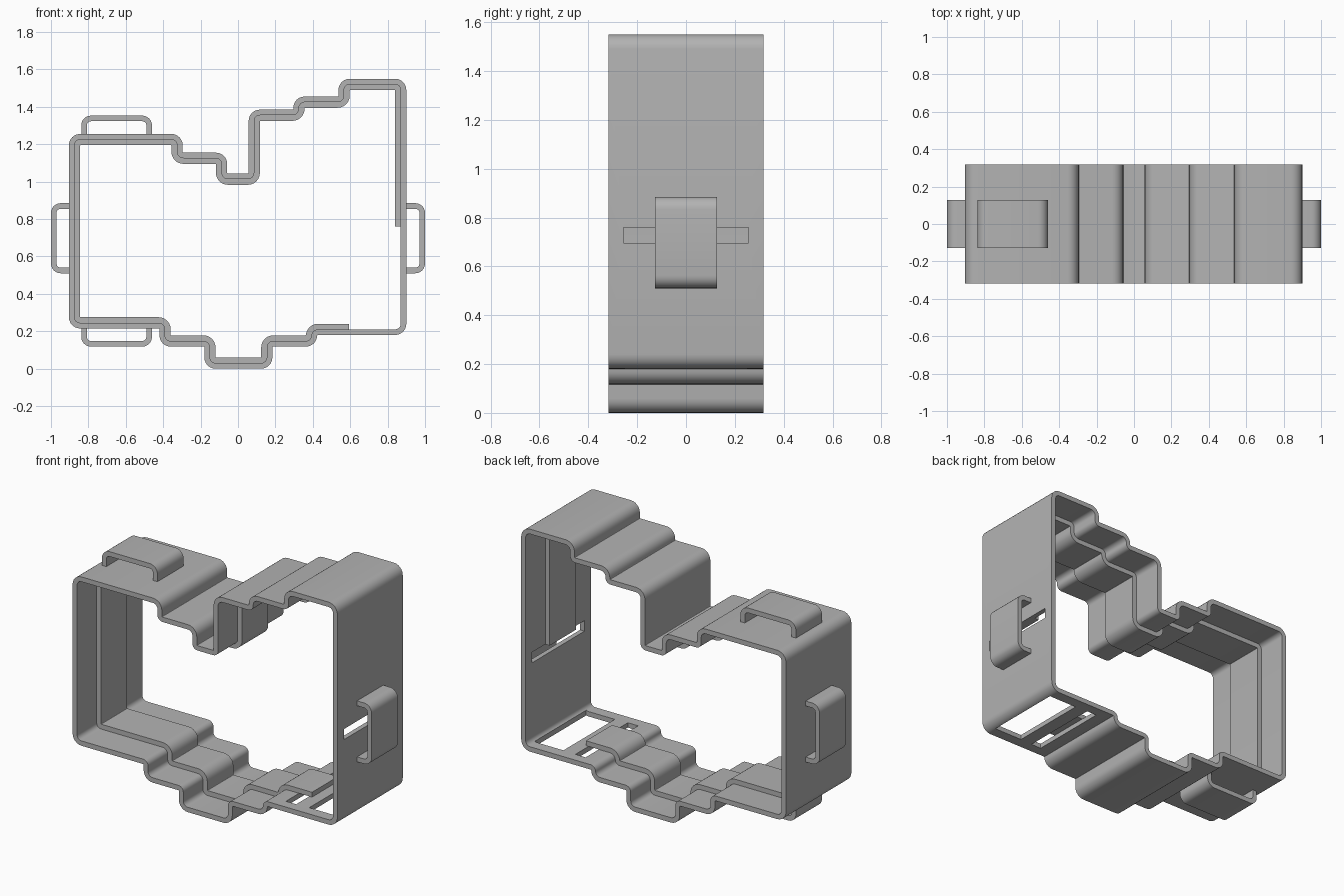
import bpy, bmesh
from math import pi, cos, sin
from mathutils import Vector

cube = bpy.data.objects.get("Cube")
if cube:
    bpy.data.objects.remove(cube, do_unlink=True)

GREY = (0.45, 0.45, 0.45, 1.0)
mat = bpy.data.materials.new("plain grey")
mat.use_nodes = True
mat.diffuse_color = GREY
mat.node_tree.nodes["Principled BSDF"].inputs["Base Color"].default_value = GREY

T = 0.03          # sheet thickness
HALF = 0.318      # half depth of the band
CLIP = 0.127      # half depth of rib and clips
SEG = 6           # segments per rounded bend


def offset_path(path, d, radius, closed):
    """Offset a counter-clockwise path inward by d and round its bends."""
    pts = [Vector(p) for p in path]
    n, out = len(pts), []
    for i, p in enumerate(pts):
        if not closed and i in (0, n - 1):
            t = (pts[1] - p if i == 0 else p - pts[i - 1]).normalized()
            out.append(p + Vector((-t.y, t.x)) * d)
            continue
        t0 = (p - pts[i - 1]).normalized()
        t1 = (pts[(i + 1) % n] - p).normalized()
        convex = t0.cross(t1) > 0
        corner = p + (t1 - t0) * (d if convex else -d)
        r = max(radius - d, 0.004) if convex else 0.004 + d
        centre = corner + (t1 - t0) * r
        for k in range(SEG + 1):
            a = k / SEG * pi / 2
            out.append(centre - t1 * r * cos(a) + t0 * r * sin(a))
    return out


def finish(obj):
    bpy.ops.object.select_all(action='DESELECT')
    obj.select_set(True)
    bpy.context.view_layer.objects.active = obj
    bpy.ops.object.shade_smooth_by_angle(angle=pi / 6)


def strip(name, path, d0, d1, half, radius=0.06, closed=False):
    """Bent sheet between two offsets of a path, extruded along y."""
    sides = [offset_path(path, d, radius, closed) for d in (d0, d1)]
    bm = bmesh.new()
    rings = []
    for a, b in zip(*sides):
        rings.append([bm.verts.new((q.x, y, q.y)) for q, y in
                      ((a, -half), (a, half), (b, half), (b, -half))])
    n = len(rings)
    for i in range(n if closed else n - 1):
        r, s = rings[i], rings[(i + 1) % n]
        for k in range(4):
            m = (k + 1) % 4
            bm.faces.new((r[k], r[m], s[m], s[k]))
    if not closed:
        bm.faces.new(rings[0])
        bm.faces.new(rings[-1])
    bmesh.ops.recalc_face_normals(bm, faces=bm.faces)
    mesh = bpy.data.meshes.new(name)
    bm.to_mesh(mesh)
    bm.free()
    obj = bpy.data.objects.new(name, mesh)
    bpy.context.collection.objects.link(obj)
    mesh.materials.append(mat)
    return obj


def cut_box(obj, lo, hi):
    """Cut a rectangular opening, then drop the cutter."""
    lo, hi = Vector(lo), Vector(hi)
    bpy.ops.mesh.primitive_cube_add(size=1, location=(lo + hi) / 2)
    cutter = bpy.context.object
    cutter.scale = hi - lo
    cutter.hide_render = True
    bpy.context.view_layer.objects.active = obj
    mod = obj.modifiers.new("opening", 'BOOLEAN')
    mod.operation, mod.solver, mod.object = 'DIFFERENCE', 'EXACT', cutter
    bpy.ops.object.modifier_apply(modifier=mod.name)
    bpy.data.objects.remove(cutter, do_unlink=True)


# Stepped outline, from the right wall over the top, down the left, along the base
top = [(0.9, 1.55), (0.537, 1.55), (0.537, 1.455), (0.296, 1.455),
       (0.296, 1.385), (0.057, 1.385), (0.057, 1.043), (-0.058, 1.043),
       (-0.058, 1.155), (-0.296, 1.155), (-0.296, 1.255), (-0.904, 1.255)]
base = [(-0.904, 0.215), (-0.42, 0.215), (-0.42, 0.118), (-0.18, 0.118),
        (-0.18, 0), (0.184, 0), (0.184, 0.118), (0.423, 0.118), (0.423, 0.18)]

# Main band with its slots and base window
band = strip("band", top + base + [(0.9, 0.18)], 0, T, HALF, closed=True)
cut_box(band, (0.8, -0.255, 0.695), (0.95, 0.255, 0.76))
cut_box(band, (0.505, -0.255, 0.15), (0.575, 0.255, 0.25))
cut_box(band, (0.66, -0.25, 0.15), (0.855, 0.25, 0.25))
finish(band)

# Narrow inner rib following the band
finish(strip("inner_rib", [(0.9, 0.76)] + top + base + [(0.593, 0.18)],
             T, 2 * T, CLIP))

# Outer loop clips, one per side
clips = {
    "right_clip": [(0.885, 0.51), (1, 0.51), (1, 0.885), (0.885, 0.885)],
    "left_clip": [(-0.89, 0.885), (-1, 0.885), (-1, 0.51), (-0.89, 0.51)],
    "top_clip": [(-0.46, 1.24), (-0.46, 1.353), (-0.838, 1.353), (-0.838, 1.24)],
    "base_clip": [(-0.838, 0.23), (-0.838, 0.118), (-0.46, 0.118), (-0.46, 0.23)],
}
for name, path in clips.items():
    finish(strip(name, path, 0, T, CLIP, radius=0.052))
